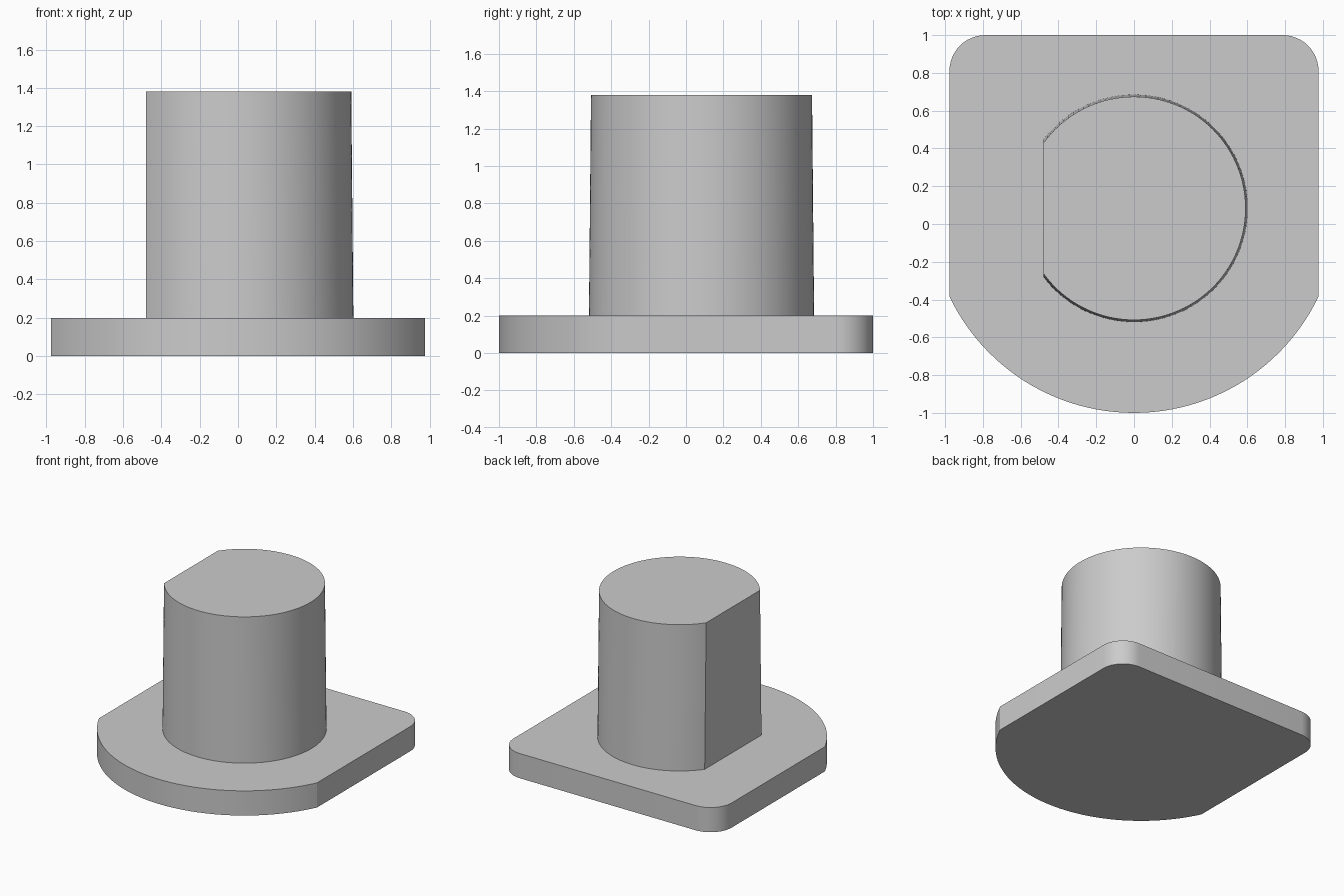
import bpy
import bmesh
from math import acos, asin, cos, sin, pi, radians

cube = bpy.data.objects.get("Cube")
if cube:
    bpy.data.objects.remove(cube, do_unlink=True)

# Shared plain grey
grey = bpy.data.materials.new("plain_grey")
grey.use_nodes = True
colour = (0.6, 0.6, 0.6, 1)
grey.diffuse_color = colour
grey.node_tree.nodes["Principled BSDF"].inputs["Base Color"].default_value = colour

AXIS_Y = 0.083      # common centre of the post and the rounded front edge
BASE_TOP = 0.2


def arc(cx, cy, r, start, end, steps):
    """Points along a circular arc, both ends included."""
    angles = [start + (end - start) * i / steps for i in range(steps + 1)]
    return [(cx + r * cos(a), cy + r * sin(a)) for a in angles]


def loft(name, lower, z0, upper, z1):
    """Closed solid between two outlines with equal point counts."""
    bm = bmesh.new()
    low = [bm.verts.new((x, y, z0)) for x, y in lower]
    high = [bm.verts.new((x, y, z1)) for x, y in upper]
    n = len(low)
    bm.faces.new(low[::-1])
    bm.faces.new(high)
    for i in range(n):
        j = (i + 1) % n
        bm.faces.new((low[i], low[j], high[j], high[i]))
    bmesh.ops.recalc_face_normals(bm, faces=bm.faces)
    mesh = bpy.data.meshes.new(name)
    bm.to_mesh(mesh)
    bm.free()
    mesh.materials.append(grey)
    obj = bpy.data.objects.new(name, mesh)
    bpy.context.collection.objects.link(obj)
    bpy.ops.object.select_all(action="DESELECT")
    obj.select_set(True)
    bpy.context.view_layer.objects.active = obj
    bpy.ops.object.shade_smooth_by_angle(angle=radians(20))
    return obj


# Base flange: curved front, straight sides, rounded back corners
half, corner, front_r = 0.977, 0.19, 1 + AXIS_Y
side = acos(half / front_r)
outline = arc(0, AXIS_Y, front_r, side - pi, -side, 48)
outline += arc(half - corner, 1 - corner, corner, 0, pi / 2, 12)
outline += arc(corner - half, 1 - corner, corner, pi / 2, pi, 12)
loft("base_flange", outline, 0, outline, BASE_TOP)


# Post: slightly tapered D-shaped column with an upright flat on its right
def d_section(r, flat=0.48):
    end = pi / 2 + asin(flat / r)
    return arc(0, AXIS_Y, r, -end, end, 96)


loft("post", d_section(0.602), BASE_TOP, d_section(0.591), 1.38)
